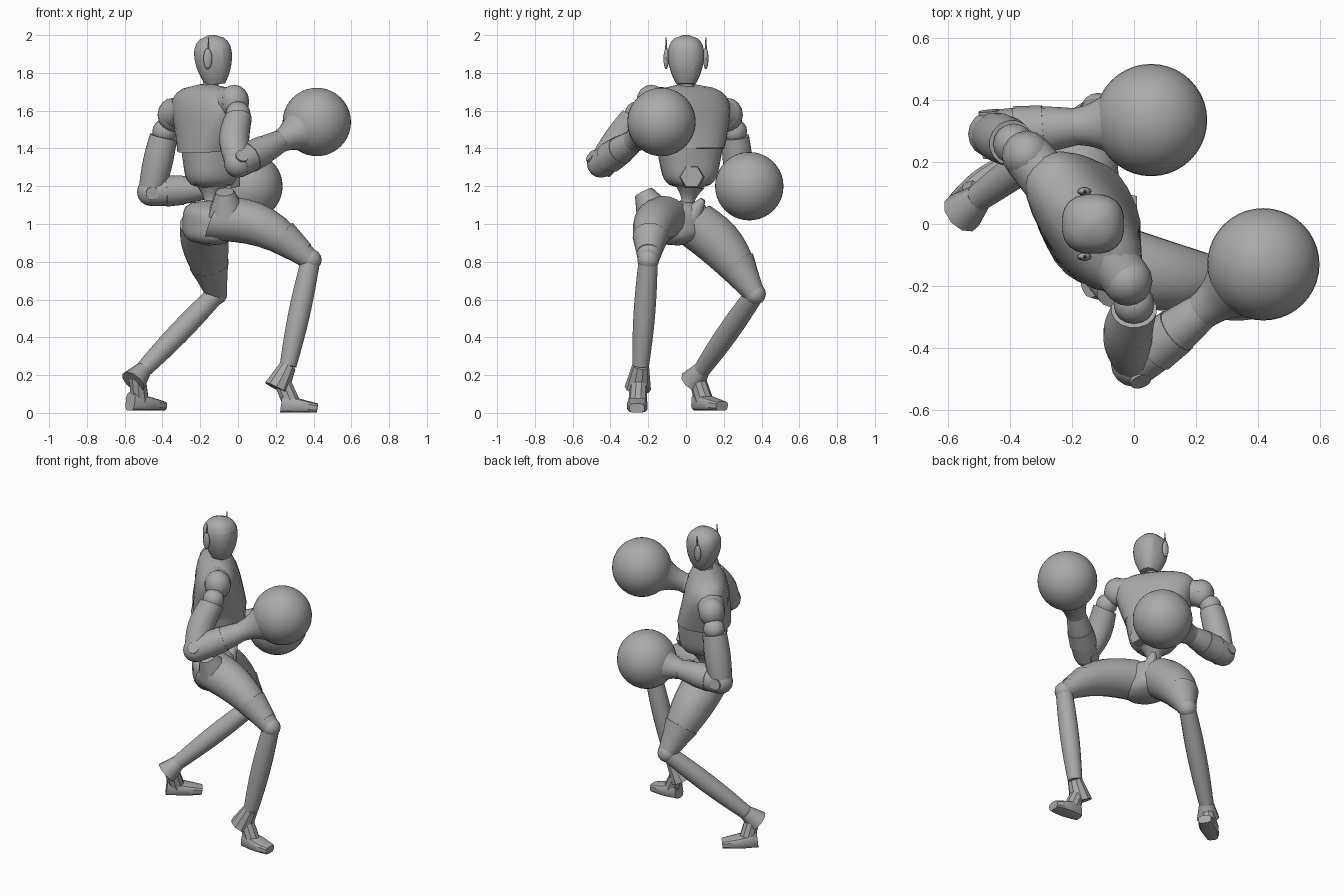
import bpy, bmesh
from math import cos, sin, pi, radians, sqrt, copysign
from mathutils import Vector, Matrix

if "Cube" in bpy.data.objects:
    bpy.data.objects.remove(bpy.data.objects["Cube"])

GREY = (.4, .4, .4, 1)
material = bpy.data.materials.new("plain grey")
material.use_nodes = True
material.diffuse_color = GREY
material.node_tree.nodes["Principled BSDF"].inputs["Base Color"].default_value = GREY
parts = []


def finish(name, bm):
    bmesh.ops.recalc_face_normals(bm, faces=bm.faces)
    mesh = bpy.data.meshes.new(name)
    bm.to_mesh(mesh)
    bm.free()
    mesh.materials.append(material)
    part = bpy.data.objects.new(name, mesh)
    bpy.context.collection.objects.link(part)
    parts.append(part)


def dome(t, power):
    return max(sqrt(1 - abs(t) ** power), .15)


def bent(start, end, bow, t):
    return start.lerp(end, t) + bow * sin(pi * t)


def sweep(name, start, end, shape, bow=Vector(), steps=8, sides=16,
          square=1, ref=Vector((1, 0, 0)), edit=None):
    """Skin rounded sections from start to end; shape(t) gives two half sizes and a turn."""
    start, end = Vector(start), Vector(end)
    axis = (end - start).normalized()
    across = (ref - axis * ref.dot(axis)).normalized()
    bm = bmesh.new()
    loops = []
    for step in range(steps + 1):
        t = step / steps
        depth, width, turn = shape(t)
        u = Matrix.Rotation(radians(turn), 3, axis) @ across
        v = axis.cross(u)
        loop = []
        for side in range(sides):
            angle = 2 * pi * (side + .5) / sides
            x, y = (copysign(abs(f) ** square, f) for f in (cos(angle), sin(angle)))
            loop.append(bm.verts.new(bent(start, end, bow, t) + u * depth * x + v * width * y))
        loops.append(loop)
    for low, high in zip(loops, loops[1:]):
        for side in range(sides):
            bm.faces.new((low[side - 1], low[side], high[side], high[side - 1]))
    bm.faces.new(loops[0])
    bm.faces.new(loops[-1])
    if edit:
        edit(bm)
    finish(name, bm)


def limb(name, start, end, first, last, swell=0, **options):
    def shape(t):
        radius = first + (last - first) * t + swell * sin(pi * t)
        return radius, radius, 0
    sweep(name, start, end, shape, **options)


def ball(name, centre, size, segments=16):
    bm = bmesh.new()
    bmesh.ops.create_uvsphere(bm, u_segments=segments, v_segments=segments // 2, radius=1)
    bmesh.ops.scale(bm, vec=size, verts=bm.verts)
    bmesh.ops.translate(bm, vec=centre, verts=bm.verts)
    finish(name, bm)


def round_ball(name, centre, radius, segments=16):
    ball(name, centre, (radius, radius, radius), segments)


# Head with a sunken visor wrapping round the face
def head_shape(t):
    radius = (.107 - .055 * (1 - t) ** 3) * dome(t, 6)
    return radius, radius * .96, 0


def sink_visor(bm):
    faces = []
    for face in bm.faces:
        spot = face.calc_center_median()
        if 1.83 < spot.z < 1.93 and spot.x + .135 > abs(spot.y) * .6:
            faces.append(face)
    bmesh.ops.inset_region(bm, faces=faces, thickness=.004, depth=-.008)


sweep("head", (-.12, 0, 1.74), (-.14, 0, 2), head_shape, steps=14, sides=20,
      square=.8, edit=sink_visor)
limb("neck", (-.15, 0, 1.68), (-.14, 0, 1.79), .06, .045, -.01)

# Ear pods and aerials
for word, sign in (("right", -1), ("left", 1)):
    y = sign * .105
    ball(word + "_ear_pod", (-.16, y, 1.875), (.023, .014, .056))
    limb(word + "_aerial", (-.16, y, 1.88), (-.155, y, 1.99), .009, .002, sides=6)


# Twisted torso, each shape closing off towards its rounded end
def chest_shape(t):
    close = dome(t, 6)
    return (.16 - .04 * t) * close, (.18 + .12 * t) * close, 25 + 15 * t


def abdomen_shape(t):
    close = dome(1 - t, 8)
    return (.13 + .02 * t) * close, (.13 + .04 * t) * close, 10 + 15 * t


def pelvis_shape(t):
    close = dome(2 * t - 1, 4)
    return .13 * close, .17 * close, 28


sweep("chest", (-.15, .02, 1.39), (-.17, 0, 1.74), chest_shape, steps=16, sides=24, square=.8)
sweep("abdomen", (-.14, .02, 1.18), (-.14, .02, 1.4), abdomen_shape, sides=24, square=.8)
sweep("pelvis", (-.16, -.02, .89), (-.15, -.05, 1.12), pelvis_shape, steps=12, sides=20)
limb("belly_plate", (-.04, .03, 1.25), (.01, .03, 1.25), .07, .06, sides=6,
     ref=Vector((0, 0, 1)))
limb("waist", (-.15, 0, 1.03), (-.14, .02, 1.2), .07, .08, -.04)
limb("right_hip_rim", (-.06, -.17, 1.06), (-.07, -.225, 1.17), .1, .05, sides=10)
limb("left_hip_rim", (-.1, .03, 1.04), (-.08, .09, 1.13), .06, .015, sides=10)


# Arms: yoke, deltoid, ball joint, upper arm, elbow, forearm, cuff and round glove
def arm(word, shoulder, elbow, glove, bow):
    chest_top, shoulder, elbow, glove, bow = map(
        Vector, ((-.17, .01, 1.63), shoulder, elbow, glove, bow))
    cap = shoulder.lerp(chest_top, .12)
    limb(word + "_yoke", chest_top, cap, .09, .08)
    ball(word + "_deltoid", cap, (.08, .08, .09))
    round_ball(word + "_shoulder_ball", shoulder.lerp(elbow, .2), .066)
    limb(word + "_upper_arm", shoulder.lerp(elbow, .27), elbow, .074, .068, .009, bow=bow)
    round_ball(word + "_elbow", elbow, .075)
    hinge = (shoulder - elbow).cross(glove - elbow).normalized() * .076
    limb(word + "_elbow_hub", elbow - hinge, elbow + hinge, .035, .035)
    limb(word + "_forearm", elbow, elbow.lerp(glove, .56), .076, .057, .01)
    limb(word + "_forearm_band", elbow.lerp(glove, .15), elbow.lerp(glove, .33), .083, .078)
    limb(word + "_glove_cuff", elbow.lerp(glove, .53), elbow.lerp(glove, .76),
         .06, .11, -.01, sides=20)
    round_ball(word + "_glove", glove, .181, 40)


arm("right", (0, -.21, 1.65), (0, -.45, 1.32), (.417, -.13, 1.54), (-.02, 0, 0))
arm("left", (-.37, .25, 1.57), (-.46, .29, 1.17), (.055, .335, 1.2), (0, 0, 0))


# Legs: bowed thigh, knee sleeve, ball joint, shin, flared ankle cuff and blocky foot
def foot_shape(t):
    return .05 - .025 * t, .04 + .015 * sin(pi * t), 0


def leg(word, hip, knee, ankle, cuff, heel, toe, bow, swell):
    hip, knee, ankle, cuff, heel, toe, bow = map(Vector, (hip, knee, ankle, cuff, heel, toe, bow))
    limb(word + "_thigh", hip, knee, .13, .056, swell, bow=bow, sides=18)
    limb(word + "_knee_sleeve", bent(hip, knee, bow, .68), bent(hip, knee, bow, .92),
         .08 + swell, .064)
    round_ball(word + "_knee_ball", knee, .058)
    limb(word + "_shin", knee.lerp(ankle, .03), ankle, .052, .045, .01)
    limb(word + "_ankle_cuff", ankle, cuff, .045, .07, sides=10)
    limb(word + "_ankle", cuff.lerp(ankle, .4), heel.lerp(toe, .3), .045, .05, sides=10)
    sweep(word + "_foot", heel, toe, foot_shape, sides=12, square=.6, ref=Vector((0, 0, 1)))


leg("right", (-.12, -.11, 1.03), (.385, -.2, .81), (.265, -.24, .25), (.205, -.255, .13),
    (.23, -.255, .051), (.42, -.26, .025), (.01, -.02, .06), .015)
leg("left", (-.18, .03, 1.01), (-.115, .365, .63), (-.5, .085, .23), (-.555, .035, .165),
    (-.57, .06, .061), (-.4, .19, .036), (-.02, .01, .04), .026)

# Smooth shading with crisp edges
bpy.ops.object.select_all(action="DESELECT")
for part in parts:
    part.select_set(True)
bpy.context.view_layer.objects.active = parts[0]
bpy.ops.object.shade_smooth_by_angle(angle=radians(35))
